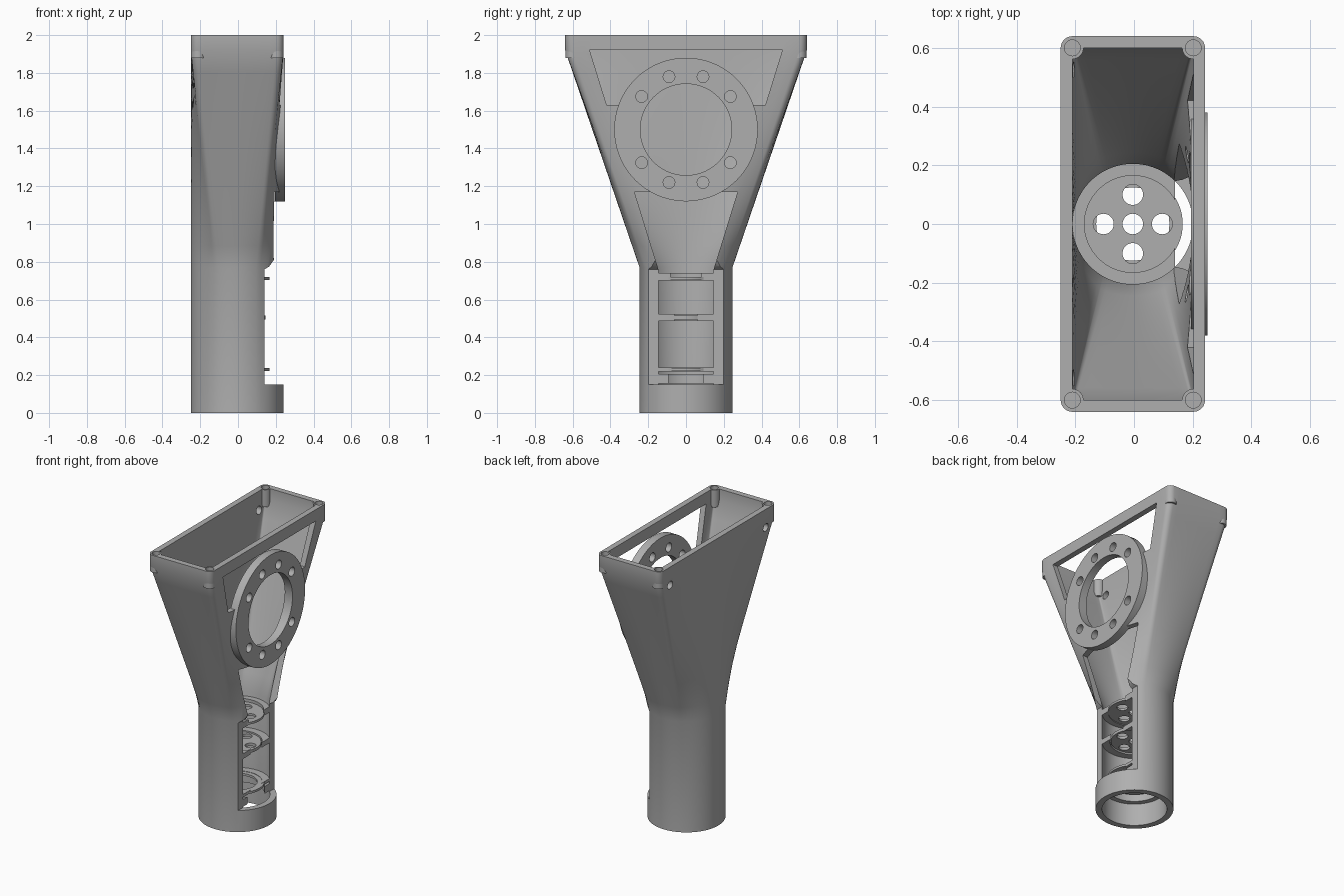
import bpy, bmesh
from math import sin, cos, pi, radians
from mathutils import Vector, Matrix

cube = bpy.data.objects.get("Cube")
if cube:
    bpy.data.objects.remove(cube)

grey = bpy.data.materials.new("plain grey")
grey.use_nodes = True
COLOR = (0.43, 0.43, 0.43, 1)
grey.diffuse_color = COLOR
grey.node_tree.nodes["Principled BSDF"].inputs["Base Color"].default_value = COLOR

CX = -0.004        # centre line of the tube and rim
NECK, SHOULDER = 0.77, 1.92


def make(name, bm):
    bmesh.ops.recalc_face_normals(bm, faces=bm.faces)
    mesh = bpy.data.meshes.new(name)
    bm.to_mesh(mesh)
    bm.free()
    obj = bpy.data.objects.new(name, mesh)
    bpy.context.collection.objects.link(obj)
    mesh.materials.append(grey)
    return obj


def cylinder(name, centre, radius, depth, axis="Z", sides=64):
    bm = bmesh.new()
    bmesh.ops.create_cone(bm, cap_ends=True, segments=sides, radius1=radius,
                          radius2=radius, depth=depth)
    if axis == "X":
        bm.transform(Matrix.Rotation(pi / 2, 4, "Y"))
    bm.transform(Matrix.Translation(centre))
    return make(name, bm)


def prism(name, points, push):
    bm = bmesh.new()
    face = bm.faces.new([bm.verts.new(p) for p in points])
    out = bmesh.ops.extrude_face_region(bm, geom=[face])["geom"]
    bmesh.ops.translate(bm, vec=push, verts=[v for v in out if isinstance(v, bmesh.types.BMVert)])
    return make(name, bm)


def cut(obj, cutters):
    bpy.context.view_layer.objects.active = obj
    for c in cutters:
        mod = obj.modifiers.new("cut", "BOOLEAN")
        mod.operation, mod.solver, mod.object = "DIFFERENCE", "EXACT", c
        bpy.ops.object.modifier_apply(modifier=mod.name)


def discard(cutters):
    for c in cutters:
        bpy.data.objects.remove(c)


def outline(hx, hy, corner, radius):
    """Matching points on a rounded rectangle and on a circle."""
    pairs = []

    def edge(p, q, a, b, n):
        for i in range(1, n):
            t = i / n
            pairs.append((Vector(p).lerp(Vector(q), t), a + (b - a) * t))

    def arc(sx, sy, start, a, b, n=6):
        for i in range(n + 1):
            t = i / n
            ang = radians(start + 90 * t)
            pairs.append((Vector((sx * (hx - corner) + corner * cos(ang),
                                  sy * (hy - corner) + corner * sin(ang))), a + (b - a) * t))

    ix, iy = hx - corner, hy - corner
    edge((hx, -iy), (hx, iy), -60, 60, 24)
    arc(1, 1, 0, 60, 66)
    edge((ix, hy), (-ix, hy), 66, 114, 12)
    arc(-1, 1, 90, 114, 120)
    edge((-hx, iy), (-hx, -iy), 120, 240, 24)
    arc(-1, -1, 180, 240, 246)
    edge((-ix, -hy), (ix, -hy), 246, 294, 12)
    arc(1, -1, 270, 294, 300)
    return [(p, Vector((cos(radians(a)), sin(radians(a)))) * radius) for p, a in pairs]


def funnel(name, hx, hy, corner, radius, bottom, top):
    pairs = outline(hx, hy, corner, radius)
    steps = 10
    levels = [(bottom, 0)]
    levels += [(NECK + (SHOULDER - NECK) * i / steps, i / steps) for i in range(steps + 1)]
    levels.append((top, 1))
    bm = bmesh.new()
    rings = []
    for z, t in levels:
        flat = [c.lerp(r, t) for r, c in pairs]
        rings.append([bm.verts.new((p.x + CX, p.y, z)) for p in flat])
    n = len(pairs)
    for low, high in zip(rings, rings[1:]):
        for i in range(n):
            j = (i + 1) % n
            bm.faces.new((low[i], low[j], high[j], high[i]))
    bm.faces.new(rings[0])
    bm.faces.new(rings[-1])
    return make(name, bm)


def wall_panel(name, z0, w0, z1, w1):
    return prism(name, [(0.06, -w0, z0), (0.06, w0, z0), (0.06, w1, z1), (0.06, -w1, z1)],
                 (0.4, 0, 0))


# Hollow funnel with its tube neck
body = funnel("funnel_body", 0.246, 0.64, 0.04, 0.246, 0, 2)
openings = [
    funnel("cavity_cutter", 0.206, 0.60, 0.01, 0.205, -0.1, 2.1),
    prism("window_cutter", [(0.14, -0.35, 0.15), (0.4, -0.35, 0.15), (0.4, -0.35, 0.86),
                            (0.2, -0.35, 0.86), (0.19, -0.35, 0.81), (0.165, -0.35, 0.775),
                            (0.14, -0.35, 0.76)], (0, 0.7, 0)),
    wall_panel("upper_opening_cutter", 1.63, 0.42, 1.92, 0.51),
    wall_panel("lower_opening_cutter", 0.74, 0.14, 1.17, 0.273),
]
for y in (-0.525, 0.525):
    openings.append(cylinder("screw_cutter", (-0.24, y, 1.87), 0.028, 0.2, "X", 24))
cut(body, openings)
discard(openings)

# Round mounting flange with its bore and eight bolt holes
flange = cylinder("mounting_flange", (0.2225, 0, 1.5), 0.38, 0.055, "X", 96)
bores = [cylinder("bore_cutter", (0.25, 0, 1.5), 0.242, 0.3, "X", 72)]
for sy in (-1, 1):
    for sz in (-1, 1):
        for y, z in ((0.09, 0.28), (0.235, 0.175)):
            bores.append(cylinder("bolt_cutter", (0.25, sy * y, 1.5 + sz * z), 0.031, 0.3, "X", 24))
cut(body, bores)
cut(flange, bores)
discard(bores)

# Corner screw posts under the rim
parts = [body, flange]
for sx in (-1, 1):
    for sy in (-1, 1):
        x, y = CX + sx * 0.206, sy * 0.6
        post = cylinder("corner_post", (x, y, 1.9395), 0.038, 0.12, sides=32)
        pilot = [cylinder("pilot_cutter", (x, y, 2), 0.027, 0.1, sides=24)]
        cut(body, pilot)
        cut(post, pilot)
        discard(pilot)
        parts.append(post)

# Ledges on the tube wall that carry the plates
side = prism("side_cutter", [(0.139, -0.3, -0.1), (0.5, -0.3, -0.1), (0.5, -0.3, 1), (0.139, -0.3, 1)],
             (0, 0.6, 0))
for z, height, inner in ((0.18, 0.05, 0.17), (0.23, 0.02, 0.155), (0.505, 0.035, 0.155), (0.72, 0.04, 0.165)):
    ledge = cylinder("plate_ledge", (CX, 0, z), 0.209, height)
    core = cylinder("core_cutter", (CX, 0, z), inner, 0.2)
    cut(ledge, [core, side])
    discard([core])
    parts.append(ledge)
discard([side])

# Thin round plates across the tube
spots = [(0, 0), (0.1, 0), (-0.1, 0), (0, 0.1), (0, -0.1)]
for name, z, thick, radius, holes, size in (
        ("lower_ring_plate", 0.23, 0.015, 0.17, spots[:1], 0.125),
        ("middle_plate", 0.505, 0.02, 0.15, spots, 0.035),
        ("upper_plate", 0.712, 0.015, 0.17, spots, 0.035)):
    plate = cylinder(name, (CX, 0, z), radius, thick)
    drills = [cylinder("drill_cutter", (CX + x, y, z), size, 0.1, sides=32) for x, y in holes]
    cut(plate, drills)
    discard(drills)
    parts.append(plate)

# Smooth curved walls, keep hard edges
for obj in bpy.context.view_layer.objects:
    obj.select_set(obj in parts)
bpy.context.view_layer.objects.active = body
bpy.ops.object.shade_smooth_by_angle(angle=radians(25))
